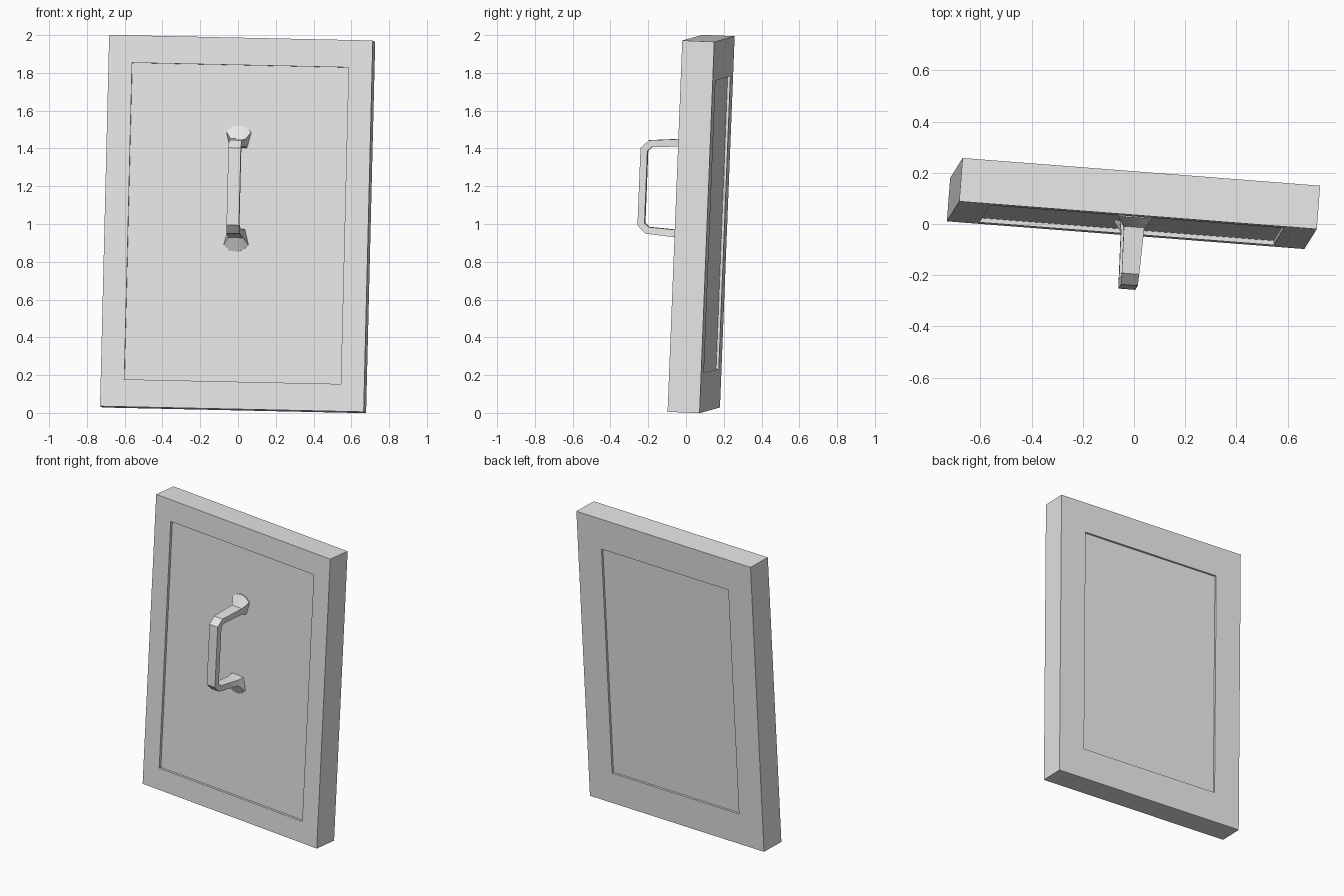
import bpy, bmesh, math
from mathutils import Matrix, Vector

cube = bpy.data.objects.get("Cube")
if cube:
    bpy.data.objects.remove(cube, do_unlink=True)

grey = bpy.data.materials.new("light_grey")
grey.use_nodes = True
grey.diffuse_color = (0.8, 0.8, 0.8, 1)
grey.node_tree.nodes["Principled BSDF"].inputs["Base Color"].default_value = (0.8, 0.8, 0.8, 1)

# Slight lean and turn shared by all parts
width_axis = Vector((1.395, -0.108, -0.03)).normalized()
up_axis = Vector((0.046, 0.078, 1.966))
up_axis = (up_axis - width_axis * up_axis.dot(width_axis)).normalized()
depth_axis = up_axis.cross(width_axis)
POSE = Matrix.Translation((-0.002, 0.08, 1.0)) @ Matrix((width_axis, depth_axis, up_axis)).transposed().to_4x4()


def loft(name, rings, smooth=False):
    """Join matching closed rings of points into a capped solid."""
    bm = bmesh.new()
    loops = [[bm.verts.new(p) for p in ring] for ring in rings]
    count = len(rings[0])
    for a, b in zip(loops, loops[1:]):
        for i in range(count):
            j = (i + 1) % count
            bm.faces.new((a[i], a[j], b[j], b[i]))
    bm.faces.new(loops[0])
    bm.faces.new(loops[-1])
    bmesh.ops.recalc_face_normals(bm, faces=bm.faces)
    mesh = bpy.data.meshes.new(name)
    bm.to_mesh(mesh)
    bm.free()
    mesh.materials.append(grey)
    obj = bpy.data.objects.new(name, mesh)
    bpy.context.collection.objects.link(obj)
    obj.matrix_world = POSE
    if smooth:
        bpy.ops.object.select_all(action='DESELECT')
        obj.select_set(True)
        bpy.context.view_layer.objects.active = obj
        bpy.ops.object.shade_smooth_by_angle(angle=math.radians(35))
    return obj


def rectangle(half_w, half_h, y):
    return [(sx * half_w, y, sz * half_h) for sx, sz in ((-1, -1), (1, -1), (1, 1), (-1, 1))]


# Framed slab with a shallow recessed panel on each side
HALF_W, HALF_H, HALF_D = 0.70, 0.984, 0.085
loft("framed_panel", [
    rectangle(0.575, 0.839, 0.017 - HALF_D),
    rectangle(0.575, 0.839, -HALF_D),
    rectangle(HALF_W, HALF_H, -HALF_D),
    rectangle(HALF_W, HALF_H, HALF_D),
    rectangle(0.51, 0.775, HALF_D),
    rectangle(0.51, 0.775, HALF_D - 0.014),
])

# Handle: strap sections from the wall mount to the grip, mirrored below
MID = 0.185


def strap(w, inner, outer):
    ring = [(-w, *inner), (w, *inner)]
    return ring + [(w * t, *outer) for t in (1, 0.5, 0, -0.5, -1)]


def fan(y):
    ring = [(-0.045, y, 0.215), (0.045, y, 0.215)]
    arc = ((0.066, 0.30), (0.036, 0.327), (0, 0.335), (-0.036, 0.327), (-0.066, 0.30))
    return ring + [(x, y, z) for x, z in arc]


upper = [
    fan(-0.062),
    fan(-0.075),
    strap(0.040, (-0.11, 0.222), (-0.11, 0.262)),
    strap(0.034, (-0.275, 0.212), (-0.292, 0.247)),
    strap(0.033, (-0.298, 0.192), (-0.335, 0.205)),
]
lower = [[(x, y, -z) for x, y, z in ring] for ring in reversed(upper)]
loft("handle", [[(x, y, z + MID) for x, y, z in ring] for ring in upper + lower], smooth=True)
